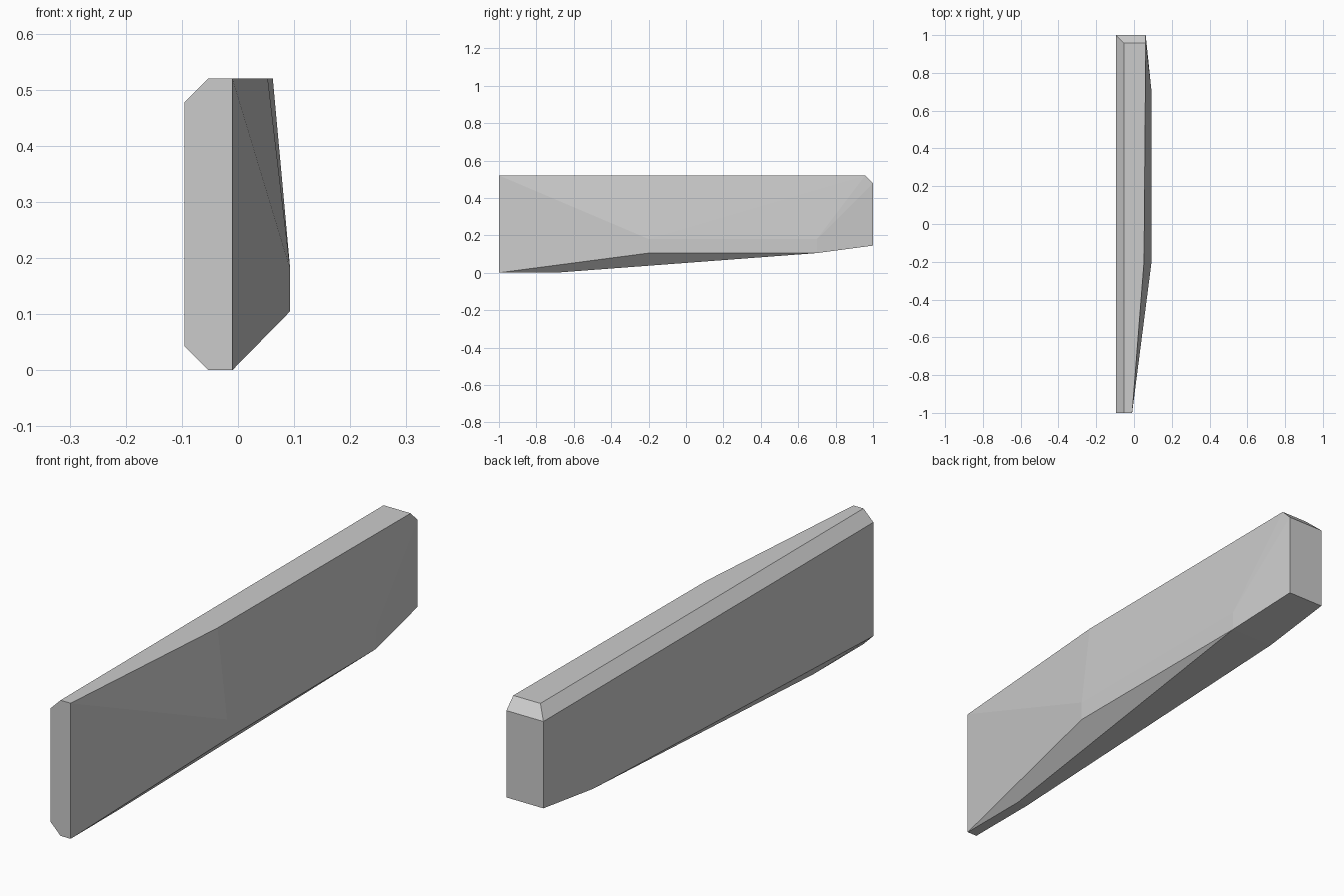
import bpy
import bmesh
import math

cube = bpy.data.objects.get("Cube")
if cube:
    bpy.data.objects.remove(cube, do_unlink=True)

# Single grey finish
grey = bpy.data.materials.new("plain_grey")
grey.use_nodes = True
colour = (0.6, 0.6, 0.6, 1)
grey.diffuse_color = colour
grey.node_tree.nodes["Principled BSDF"].inputs["Base Color"].default_value = colour

# Main dimensions
top, bevel = 0.52, 0.042
inner, tip, bulge, rear = -0.095, -0.01, 0.093, 0.062
shoulder = inner + bevel
belly, ridge = 0.105, 0.18

# Cross-sections along the length: y position -> (x, z) corners
sections = {
    # bevelled narrow front end
    -1.0: [(inner, bevel), (shoulder, 0), (tip, 0),
           (tip, top), (shoulder, top), (inner, top - bevel)],
    # end of the flat underside
    -0.7: [(shoulder, 0), (tip, 0)],
    # start of the outer bulge
    -0.2: [(bulge, belly), (bulge, ridge), (0.053, top)],
    # end of the outer bulge
    0.7: [(inner, belly), (bulge, belly), (bulge, ridge)],
    # top edge in front of the rear bevel
    1 - bevel: [(shoulder, top), (rear, top)],
    # rear end
    1.0: [(inner, 0.145), (rear, 0.145),
          (rear, top - bevel), (inner, top - bevel)],
}

# Wrap the sections in one faceted solid
bm = bmesh.new()
for y, corners in sections.items():
    for x, z in corners:
        bm.verts.new((x, y, z))
hull = bmesh.ops.convex_hull(bm, input=bm.verts[:])
loose = [v for v in bm.verts if not v.link_faces]
bmesh.ops.delete(bm, geom=loose, context='VERTS')

# Merge flat triangles into clean facets
bmesh.ops.dissolve_limit(bm, angle_limit=math.radians(0.5),
                         verts=bm.verts[:], edges=bm.edges[:])
bmesh.ops.recalc_face_normals(bm, faces=bm.faces[:])

mesh = bpy.data.meshes.new("side_panel")
bm.to_mesh(mesh)
bm.free()
mesh.materials.append(grey)
panel = bpy.data.objects.new("side_panel", mesh)
bpy.context.collection.objects.link(panel)
